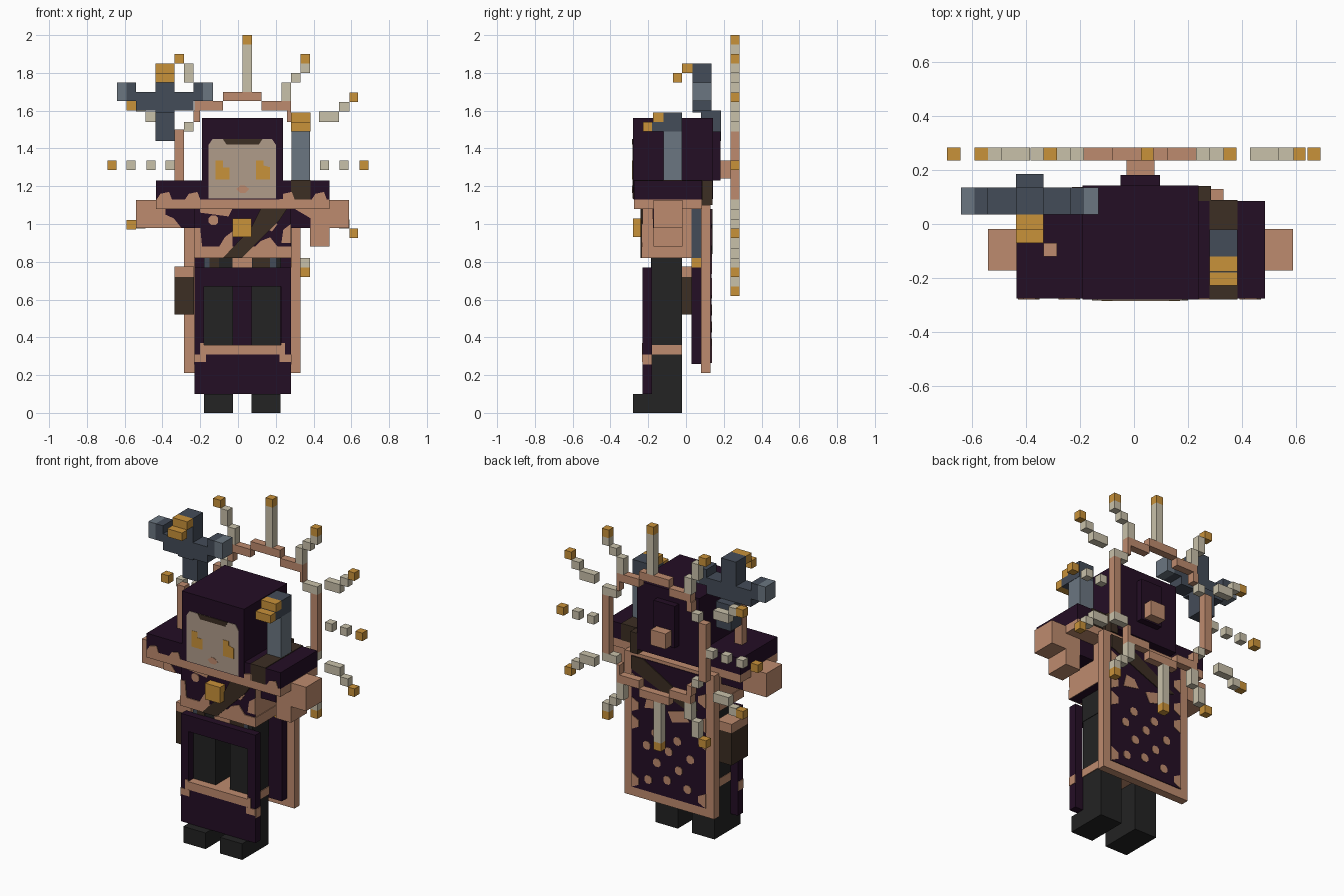
import bpy, bmesh

def srgb(h):
    c = [int(h[i:i + 2], 16) / 255 for i in (0, 2, 4)]
    return [((v + 0.055) / 1.055) ** 2.4 if v > 0.04 else v / 12.92 for v in c] + [1]

MATS = {}
for label, code in dict(plum="240e25", charcoal="232323", bronze="be8b6e", brown="3c2e23",
                        gold="c9923a", steel="6b7681", dark_steel="444c58",
                        bone="c9c1aa", skin="b09c8a").items():
    MATS[label] = bpy.data.materials.new(label)
    MATS[label].diffuse_color = srgb(code)

def finish(name, bm, mat):
    bmesh.ops.recalc_face_normals(bm, faces=bm.faces)
    me = bpy.data.meshes.new(name)
    bm.to_mesh(me)
    bm.free()
    me.materials.append(MATS[mat])
    ob = bpy.data.objects.new(name, me)
    bpy.context.collection.objects.link(ob)
    return ob

def boxes(name, mat, *specs):
    """One object of boxes, each (x0, x1, y0, y1, z0, z1)."""
    bm = bmesh.new()
    for x0, x1, y0, y1, z0, z1 in specs:
        for v in bmesh.ops.create_cube(bm, size=1)['verts']:
            v.co = ((x0 + x1) / 2 + v.co.x * (x1 - x0), (y0 + y1) / 2 + v.co.y * (y1 - y0),
                    (z0 + z1) / 2 + v.co.z * (z1 - z0))
    return finish(name, bm, mat)

def plates(name, mat, y0, y1, *outlines):
    """Thin upright plates from x-z outlines."""
    bm = bmesh.new()
    for pts in outlines:
        f = bm.faces.new([bm.verts.new((x, y0, z)) for x, z in pts])
        ext = bmesh.ops.extrude_face_region(bm, geom=[f])['geom']
        for v in ext:
            if isinstance(v, bmesh.types.BMVert):
                v.co.y = y1
    return finish(name, bm, mat)

def rect(x0, x1, z0, z1):
    return [(x0, z0), (x1, z0), (x1, z1), (x0, z1)]

def blob(x, z, r):
    s = r * 0.45
    return [(x - s, z - r), (x + s, z - r), (x + r, z - s), (x + r, z + s),
            (x + s, z + r), (x - s, z + r), (x - r, z + s), (x - r, z - s)]

# Legs, feet and hips
for side, x in (("left", -0.18), ("right", 0.072)):
    boxes(side + "_leg", "charcoal", (x, x + 0.153, -0.18, -0.022, 0, 0.7))
    boxes(side + "_foot", "charcoal", (x, x + 0.153, -0.28, -0.18, 0, 0.10))
boxes("hips", "charcoal", (-0.18, 0.228, -0.182, -0.02, 0.67, 0.82))
plates("hip_straps", "brown", -0.186, -0.18, rect(0.08, 0.17, 0.77, 0.82), rect(-0.15, -0.1, 0.77, 0.82))
plates("hip_clasp", "bronze", -0.186, -0.18, rect(-0.03, 0.075, 0.77, 0.82))
plates("hip_studs", "dark_steel", -0.186, -0.18, rect(-0.18, -0.15, 0.77, 0.82), rect(0.17, 0.2, 0.77, 0.82))

# Front skirt frame with open window, and its bronze hem
boxes("skirt_frame", "plum", (-0.23, -0.18, -0.23, -0.18, 0.1, 0.77), (0.228, 0.28, -0.23, -0.18, 0.1, 0.77),
      (-0.18, 0.228, -0.23, -0.18, 0.67, 0.77), (-0.18, 0.228, -0.23, -0.18, 0.1, 0.31))
boxes("skirt_hem", "bronze", (-0.182, 0.23, -0.232, -0.02, 0.31, 0.36))
plates("hem_spots", "bronze", -0.234, -0.23, rect(-0.23, -0.17, 0.27, 0.31), rect(0.22, 0.28, 0.27, 0.31),
       rect(-0.2, -0.18, 0.31, 0.37), rect(0.228, 0.25, 0.31, 0.37))
boxes("hem_side_spots", "bronze", (-0.234, -0.23, -0.23, -0.18, 0.255, 0.31), (0.28, 0.284, -0.23, -0.18, 0.255, 0.31))

# Torso
torso = boxes("torso", "plum", (-0.23, 0.28, -0.23, 0.03, 0.82, 1.1))
torso.data.materials.append(MATS["bronze"])
for p in torso.data.polygons:
    p.material_index = int(abs(p.normal.x) > 0.5)
boxes("waist_band", "bronze", (-0.234, 0.284, -0.235, 0.03, 0.82, 0.88))
plates("torso_trim", "bronze", -0.235, -0.23,
       [(-0.1, 0.88), (-0.03, 0.88), (-0.03, 0.96), (-0.07, 0.93)],
       [(-0.23, 0.88), (-0.19, 0.88), (-0.2, 0.98), (-0.23, 0.98)],
       [(0.09, 0.88), (0.21, 0.88), (0.17, 0.93), (0.12, 0.91)],
       [(0.23, 0.9), (0.28, 0.9), (0.28, 1.0), (0.24, 0.97)],
       [(-0.2, 1.06), (-0.05, 1.04), (-0.03, 1.08), (-0.2, 1.08)],
       [(0.11, 1.0), (0.18, 0.96), (0.21, 1.0), (0.15, 1.03)], blob(-0.13, 1.02, 0.025))
plates("chest_strap", "brown", -0.24, -0.23,
       [(-0.08, 0.82), (0.02, 0.82), (0.22, 1.02), (0.26, 1.08), (0.12, 1.08), (0.07, 0.98)])
boxes("buckle", "gold", (-0.03, 0.072, -0.28, -0.23, 0.93, 1.03))

# Shawl over the shoulders
boxes("shawl", "plum", (-0.435, 0.485, -0.275, 0.085, 1.13, 1.23))
boxes("shawl_hem", "bronze", (-0.435, 0.485, -0.275, 0.085, 1.08, 1.13))
plates("shawl_spots", "bronze", -0.279, -0.275,
       *[[(x - 0.04, 1.13), (x + 0.04, 1.13), (x + 0.025, 1.17), (x - 0.02, 1.16)] for x in (-0.39, -0.24, 0.26, 0.43)])
boxes("shoulder_strap", "brown", (0.28, 0.383, -0.279, 0.089, 1.13, 1.234))
boxes("strap_back", "brown", (0.235, 0.285, 0.08, 0.14, 1.1, 1.23))

# Arms and hands
boxes("sleeves", "plum", (-0.385, -0.22, -0.175, -0.02, 0.98, 1.09), (0.27, 0.385, -0.175, -0.02, 0.98, 1.09))
plates("sleeve_spots", "bronze", -0.179, -0.175, [(-0.385, 0.98), (-0.3, 0.98), (-0.34, 1.03), (-0.385, 1.05)],
       [(0.3, 1.08), (0.385, 1.08), (0.385, 1.03)])
boxes("hands", "bronze", (-0.54, -0.38, -0.172, -0.018, 0.98, 1.128), (0.38, 0.588, -0.172, -0.018, 0.98, 1.128),
      (0.38, 0.485, -0.172, -0.018, 0.88, 0.98))

# Hooded head and face
boxes("hood", "plum", (-0.19, 0.238, -0.28, 0.142, 1.132, 1.56), (-0.05, 0.097, 0.14, 0.182, 1.23, 1.49))
boxes("hood_knob", "bronze", (-0.028, 0.075, 0.175, 0.24, 1.24, 1.335))
plates("face", "skin", -0.283, -0.279,
       [(-0.155, 1.135), (0.2, 1.135), (0.2, 1.42), (0.18, 1.45), (-0.135, 1.45), (-0.155, 1.42)])
plates("hair", "brown", -0.285, -0.28, [(-0.06, 1.42), (0.11, 1.42), (0.13, 1.45), (-0.08, 1.45)])
plates("eyes", "gold", -0.285, -0.28, [(-0.12, 1.235), (-0.045, 1.235), (-0.045, 1.3), (-0.08, 1.3), (-0.08, 1.335), (-0.12, 1.335)],
       [(0.095, 1.235), (0.17, 1.235), (0.17, 1.3), (0.135, 1.31), (0.135, 1.335), (0.095, 1.335)])
plates("mouth", "bronze", -0.285, -0.28, [(-0.01, 1.185), (0.01, 1.165), (0.04, 1.165), (0.06, 1.185), (0.035, 1.205), (0.015, 1.205)])

# Back cape: bronze slab, plum lining and patterned outer panel
boxes("cape_border", "bronze", (-0.285, 0.332, 0.08, 0.13, 0.21, 1.1))
boxes("cape_lining", "plum", (-0.23, 0.28, 0.03, 0.08, 0.26, 0.82))
plates("cape_panel", "plum", 0.13, 0.134, rect(-0.23, 0.28, 0.265, 1.08))
dots = [blob(0.025 + dx, z, 0.025) for dx, z in
        ((-0.13, 0.35), (0.01, 0.37), (0.14, 0.34), (-0.07, 0.45), (0.08, 0.46),
         (-0.15, 0.54), (0.0, 0.55), (0.15, 0.55), (-0.06, 0.63), (0.09, 0.64))]
edges = [[(s, z - 0.045), (s + d, z - 0.02), (s + d, z + 0.02), (s, z + 0.045)]
         for s, d in ((-0.23, 0.05), (0.28, -0.05)) for z in (0.31, 0.67, 0.78, 0.93)]
plates("cape_pattern", "bronze", 0.133, 0.137, *dots, *edges,
       [(-0.12, 0.77), (0.0, 0.74), (0.03, 0.8), (-0.08, 0.83)], [(0.08, 0.8), (0.19, 0.78), (0.17, 0.86), (0.11, 0.85)])
plates("cape_strap", "brown", 0.134, 0.139, [(-0.18, 0.86), (-0.1, 0.84), (0.28, 1.0), (0.28, 1.08), (0.2, 1.08)])

# Hip blade and pouch
boxes("blade", "dark_steel", (0.23, 0.283, 0.03, 0.08, 0.82, 1.08))
boxes("blade_tip", "gold", (0.23, 0.283, 0.03, 0.08, 0.77, 0.82))
boxes("pouch", "brown", (-0.335, -0.232, -0.13, 0.03, 0.52, 0.72))
boxes("pouch_flap", "bronze", (-0.335, -0.232, -0.13, 0.03, 0.72, 0.775))

# Shoulder ornaments: horn on one side, winged finial on a pole on the other
boxes("horn", "steel", (0.282, 0.381, -0.12, -0.02, 1.23, 1.49))
boxes("horn_top", "dark_steel", (0.28, 0.383, -0.12, -0.02, 1.49, 1.59), (0.28, 0.383, -0.18, -0.12, 1.49, 1.54))
boxes("horn_tip", "gold", (0.28, 0.383, -0.175, -0.12, 1.54, 1.59), (0.28, 0.383, -0.228, -0.18, 1.49, 1.54))
boxes("shoulder_pole", "bronze", (-0.335, -0.285, -0.12, -0.07, 1.23, 1.5))
boxes("finial", "dark_steel", (-0.437, -0.335, 0.035, 0.135, 1.59, 1.85), (-0.437, -0.335, 0.08, 0.185, 1.44, 1.6),
      (-0.54, -0.437, 0.035, 0.135, 1.6, 1.7), (-0.335, -0.235, 0.035, 0.135, 1.6, 1.7),
      (-0.59, -0.54, 0.035, 0.135, 1.65, 1.75), (-0.235, -0.185, 0.035, 0.135, 1.65, 1.75))
boxes("finial_wing_tips", "steel", (-0.64, -0.59, 0.035, 0.135, 1.65, 1.75), (-0.185, -0.132, 0.035, 0.135, 1.65, 1.75))
boxes("finial_tip", "gold", (-0.437, -0.335, -0.02, 0.035, 1.8, 1.85), (-0.437, -0.335, -0.07, -0.02, 1.75, 1.8))

# Sunburst halo: upper half listed, lower half mirrored about its centre height
HY = (0.235, 0.283)
def halo(name, mat, *rects):
    out = []
    for x0, x1, z0, z1 in rects:
        out += [(x0, x1, *HY, z0, z1), (x0, x1, *HY, 2.62 - z1, 2.62 - z0)]
    boxes(name, mat, *out)

halo("halo_ring", "bronze", (-0.08, 0.125, 1.65, 1.7), (-0.23, -0.08, 1.6, 1.65), (0.125, 0.28, 1.6, 1.65),
     (-0.335, -0.285, 1.31, 1.49), (0.332, 0.38, 1.31, 1.49), (-0.235, -0.2, 1.54, 1.6), (0.26, 0.28, 1.54, 1.6))
halo("halo_rays", "bone", (-0.285, -0.235, 1.49, 1.54), (0.28, 0.38, 1.49, 1.54),
     (0.23, 0.28, 1.65, 1.75), (0.28, 0.332, 1.75, 1.8), (0.332, 0.38, 1.8, 1.85),
     (-0.235, -0.185, 1.65, 1.75), (-0.285, -0.235, 1.75, 1.85),
     (0.43, 0.535, 1.54, 1.595), (0.535, 0.59, 1.595, 1.645),
     (-0.49, -0.385, 1.54, 1.595), (-0.54, -0.49, 1.595, 1.645))
halo("halo_ray_tips", "gold", (0.332, 0.38, 1.85, 1.9), (-0.335, -0.285, 1.85, 1.9),
     (0.59, 0.635, 1.645, 1.695), (-0.59, -0.54, 1.6, 1.65))
boxes("halo_straight_rays", "bone", (0.025, 0.073, *HY, 1.7, 1.95), (-0.025, 0.025, *HY, 0.67, 0.92),
      *[(x, x + 0.048, *HY, 1.286, 1.336) for x in (-0.59, -0.485, -0.383, 0.434, 0.537)])
boxes("halo_straight_tips", "gold", (0.025, 0.073, *HY, 1.95, 2.0), (-0.025, 0.025, *HY, 0.62, 0.67),
      (-0.692, -0.642, *HY, 1.286, 1.336), (0.642, 0.69, *HY, 1.286, 1.336))
